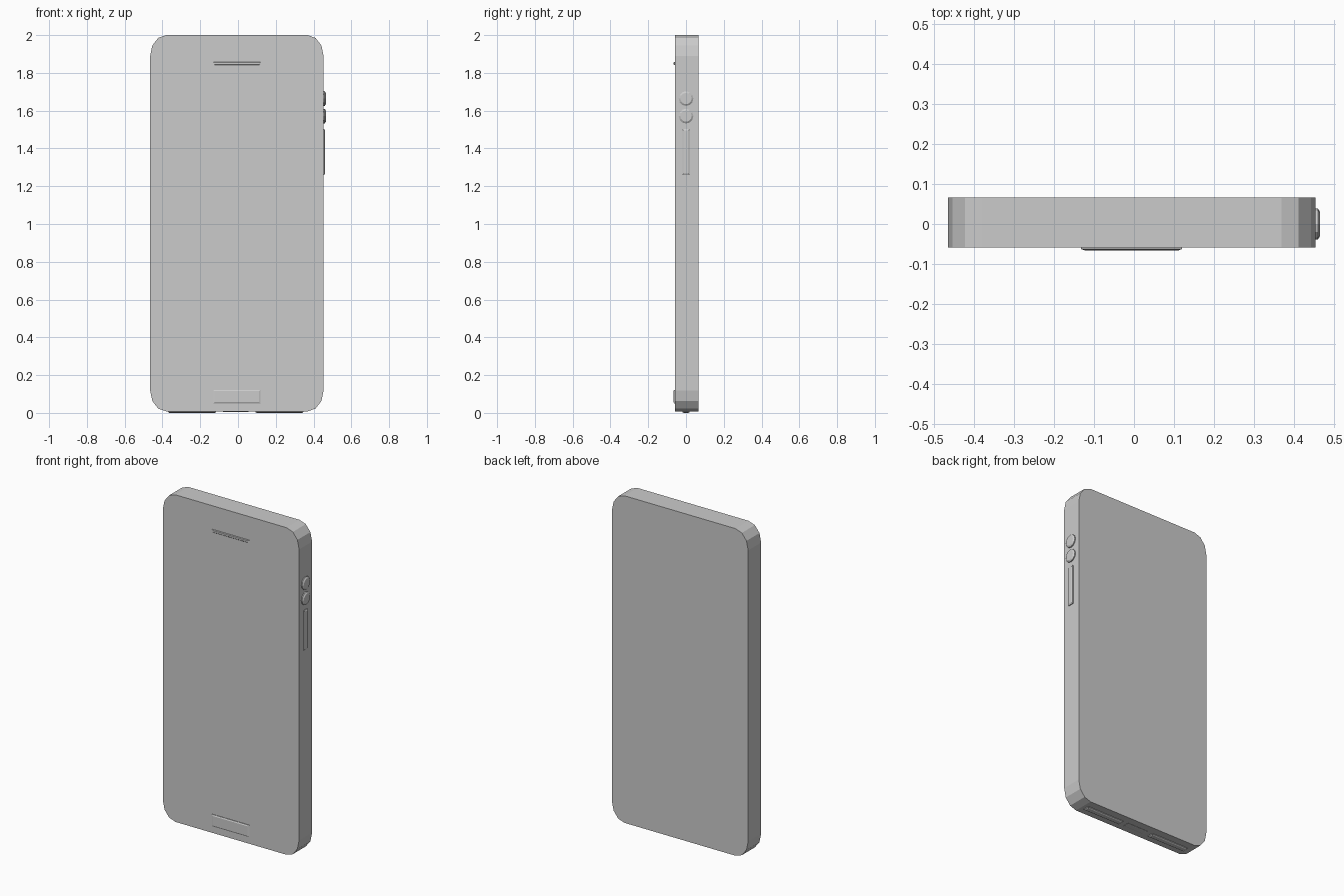
import bpy, bmesh, math
from mathutils import Vector

if "Cube" in bpy.data.objects:
    bpy.data.objects.remove(bpy.data.objects["Cube"])

X0, HALF_W = -0.006, 0.459      # body centre and half width
FRONT, BACK = -0.059, 0.066
BOTTOM, TOP = 0.008, 2.0


def loft(name, rings):
    """Closed solid through matching rings of points."""
    bm = bmesh.new()
    loops = [[bm.verts.new(p) for p in ring] for ring in rings]
    n = len(loops[0])
    for a, b in zip(loops, loops[1:]):
        for i in range(n):
            bm.faces.new((a[i], a[(i + 1) % n], b[(i + 1) % n], b[i]))
    bm.faces.new(loops[0][::-1])
    bm.faces.new(loops[-1])
    bmesh.ops.recalc_face_normals(bm, faces=bm.faces[:])
    mesh = bpy.data.meshes.new(name)
    bm.to_mesh(mesh)
    bm.free()
    obj = bpy.data.objects.new(name, mesh)
    bpy.context.collection.objects.link(obj)
    return obj


def rounded(hu, hv, ru, rv, segs):
    """Rectangle outline with elliptical corners."""
    pts = []
    for k, (su, sv) in enumerate(((1, 1), (-1, 1), (-1, -1), (1, -1))):
        for i in range(segs + 1):
            a = math.pi / 2 * (k + i / segs)
            pts.append((su * (hu - ru) + ru * math.cos(a),
                        sv * (hv - rv) + rv * math.sin(a)))
    return pts


def rect(hu, hv):
    return [(hu, hv), (-hu, hv), (-hu, -hv), (hu, -hv)]


def circle(r, n):
    return [(r * math.cos(2 * math.pi * i / n), r * math.sin(2 * math.pi * i / n))
            for i in range(n)]


def raised(name, centre, u, v, normal, outer, inner, height):
    """Part standing on a surface, with a chamfered rim."""
    c, u, v, n = map(Vector, (centre, u, v, normal))
    rings = [[c + u * a + v * b + n * h for a, b in outline]
             for outline, h in ((outer, -0.003), (outer, height * 0.5), (inner, height))]
    return loft(name, rings)


XA, YA, ZA = (1, 0, 0), (0, 1, 0), (0, 0, 1)

# body slab
outline = rounded(HALF_W, (TOP - BOTTOM) / 2, 0.085, 0.11, 3)
loft("body", [[(X0 + a, y, (TOP + BOTTOM) / 2 + b) for a, b in outline]
              for y in (FRONT, BACK)])

# earpiece and home button on the front
raised("earpiece", (X0, FRONT, 1.849), XA, ZA, (0, -1, 0),
       rect(0.126, 0.008), rect(0.117, 0.005), 0.006)
raised("home_button", (X0, FRONT, 0.086), XA, ZA, (0, -1, 0),
       rect(0.126, 0.036), rect(0.117, 0.029), 0.007)

# round volume buttons and long power button on the right edge
right = X0 + HALF_W
for i, z in enumerate((1.664, 1.571)):
    raised(f"volume_button_{i + 1}", (right, 0, z), YA, ZA, XA,
           circle(0.039, 12), circle(0.03, 12), 0.012)
raised("power_button", (right, 0, 1.381), YA, ZA, XA,
       rect(0.019, 0.121), rect(0.013, 0.113), 0.008)

# two speaker bars and the charging port on the bottom edge
for side, x in (("left", -0.243), ("right", 0.219)):
    raised(f"speaker_{side}", (x, 0, BOTTOM), XA, YA, (0, 0, -1),
           rect(0.127, 0.019), rect(0.12, 0.013), 0.008)
raised("charging_port", (-0.012, 0, BOTTOM), XA, YA, (0, 0, -1),
       rect(0.07, 0.019), rect(0.063, 0.013), 0.003)
